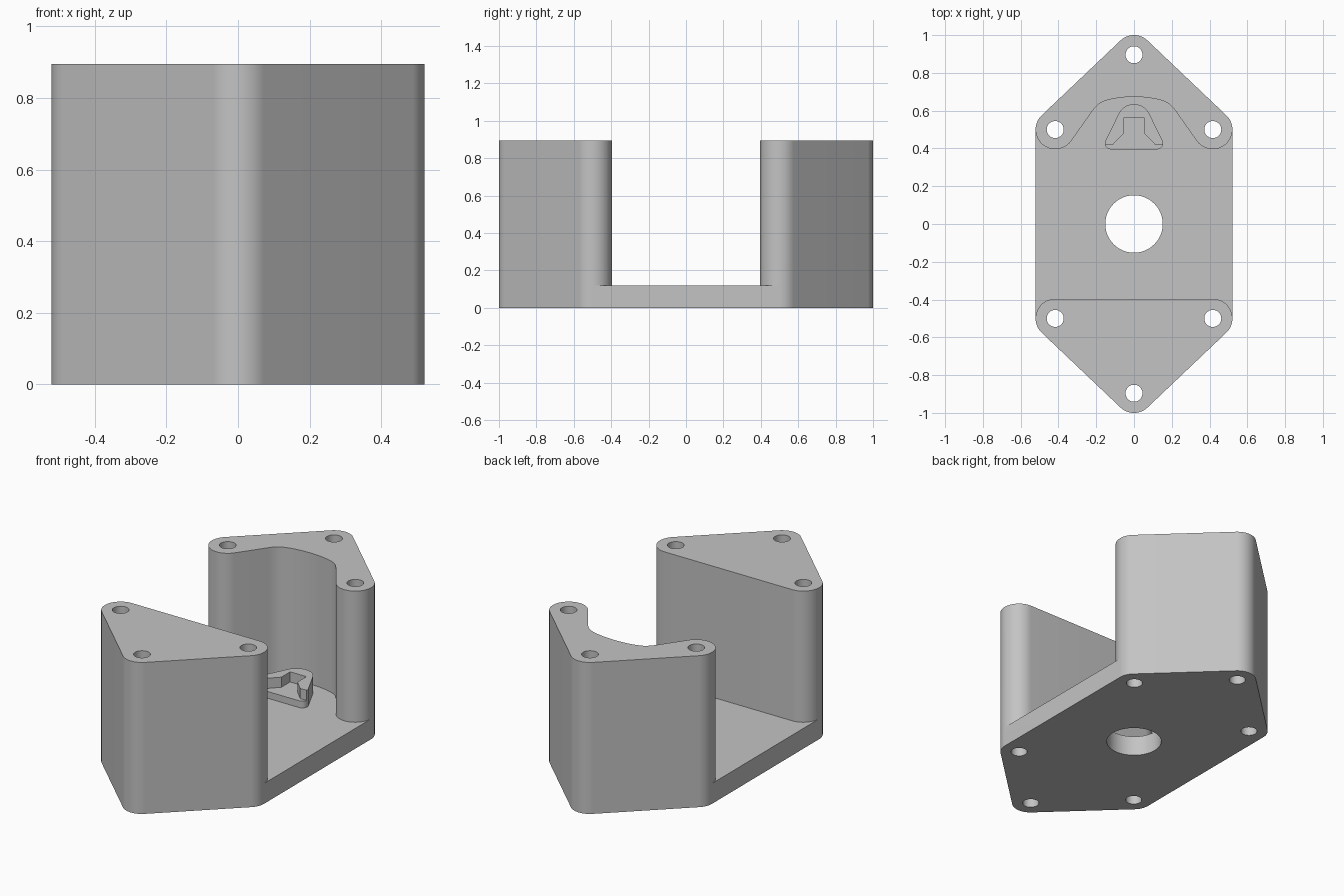
import bpy
import bmesh
from math import cos, sin, radians, pi

if "Cube" in bpy.data.objects:
    bpy.data.objects.remove(bpy.data.objects["Cube"], do_unlink=True)

HEIGHT, FLOOR = 0.895, 0.12
R = 0.104                      # corner radius around every screw hole
CX, CY, TIP = 0.417, 0.5, 0.896

grey = bpy.data.materials.new("plain grey")
grey.use_nodes = True
grey.diffuse_color = (0.55, 0.55, 0.55, 1)
grey.node_tree.nodes["Principled BSDF"].inputs["Base Color"].default_value = grey.diffuse_color


def arc(cx, cy, r, a0, a1, steps=14):
    angles = [radians(a0 + (a1 - a0) * i / steps) for i in range(steps + 1)]
    return [(cx + r * cos(a), cy + r * sin(a)) for a in angles]


def mirrored(half):
    """Close a right-hand outline with its mirror image."""
    return half + [(-x, y) for x, y in reversed(half) if abs(x) > 1e-5]


def prism(name, outline, z0, z1):
    bm = bmesh.new()
    face = bm.faces.new([bm.verts.new((x, y, z0)) for x, y in outline])
    top = bmesh.ops.extrude_face_region(bm, geom=[face])["geom"]
    bmesh.ops.translate(bm, vec=(0, 0, z1 - z0),
                        verts=[v for v in top if isinstance(v, bmesh.types.BMVert)])
    bmesh.ops.recalc_face_normals(bm, faces=bm.faces)
    mesh = bpy.data.meshes.new(name)
    bm.to_mesh(mesh)
    bm.free()
    mesh.materials.append(grey)
    obj = bpy.data.objects.new(name, mesh)
    bpy.context.collection.objects.link(obj)
    return obj


def cut(target, cutter):
    bpy.context.view_layer.objects.active = target
    mod = target.modifiers.new("cut", "BOOLEAN")
    mod.operation, mod.solver, mod.object = "DIFFERENCE", "EXACT", cutter
    bpy.ops.object.modifier_apply(modifier=mod.name)
    bpy.data.objects.remove(cutter, do_unlink=True)


def shade(obj):
    bpy.ops.object.select_all(action="DESELECT")
    obj.select_set(True)
    bpy.context.view_layer.objects.active = obj
    bpy.ops.object.shade_smooth_by_angle(angle=radians(35))


# Body: long hexagon with rounded corners
slope = 46.3                   # direction in which the slanted sides face
body = prism("bracket_body", mirrored(
    arc(0, -TIP, R, -90, -slope) + arc(CX, -CY, R, -slope, 0)
    + arc(CX, CY, R, 0, slope) + arc(0, TIP, R, slope, 90)), 0, HEIGHT)

# Open bay between the two end blocks, with the curved pocket at the back
pocket = [(0.217, 0.603), (0.206, 0.617), (0.19, 0.632), (0.172, 0.644), (0.15, 0.653),
          (0.12, 0.661), (0.08, 0.668), (0.04, 0.672), (0, 0.673)]
cut(body, prism("bay_cutter", mirrored(
    arc(CX, -CY, R, 90, 0) + [(0.7, -CY), (0.7, CY)]
    + arc(CX, CY, R, 0, -144.6, 24) + pocket), FLOOR, 1.2))

# Screw holes and the large centre hole
holes = [(0, s * TIP, 0.045) for s in (-1, 1)] + [(0, 0, 0.152)]
holes += [(sx * CX, sy * CY, 0.045) for sx in (-1, 1) for sy in (-1, 1)]
for x, y, r in holes:
    cut(body, prism("hole_cutter", arc(x, y, r, 0, 352.5, 47), -0.2, 1.2))
shade(body)

# Small locating boss on the floor, with a stepped notch facing the bay
boss = prism("locating_boss", mirrored(
    [(0, 0.395)] + arc(0.122, 0.427, 0.032, -90, 25, 8)
    + arc(0, 0.545, 0.09, 28, 90, 10)), FLOOR - 0.01, FLOOR + 0.1)
cut(boss, prism("notch_cutter", mirrored(
    [(0.2, 0.3), (0.2, 0.425), (0.112, 0.42), (0.053, 0.48), (0.053, 0.563)]),
    FLOOR + 0.04, 0.5))
shade(boss)
